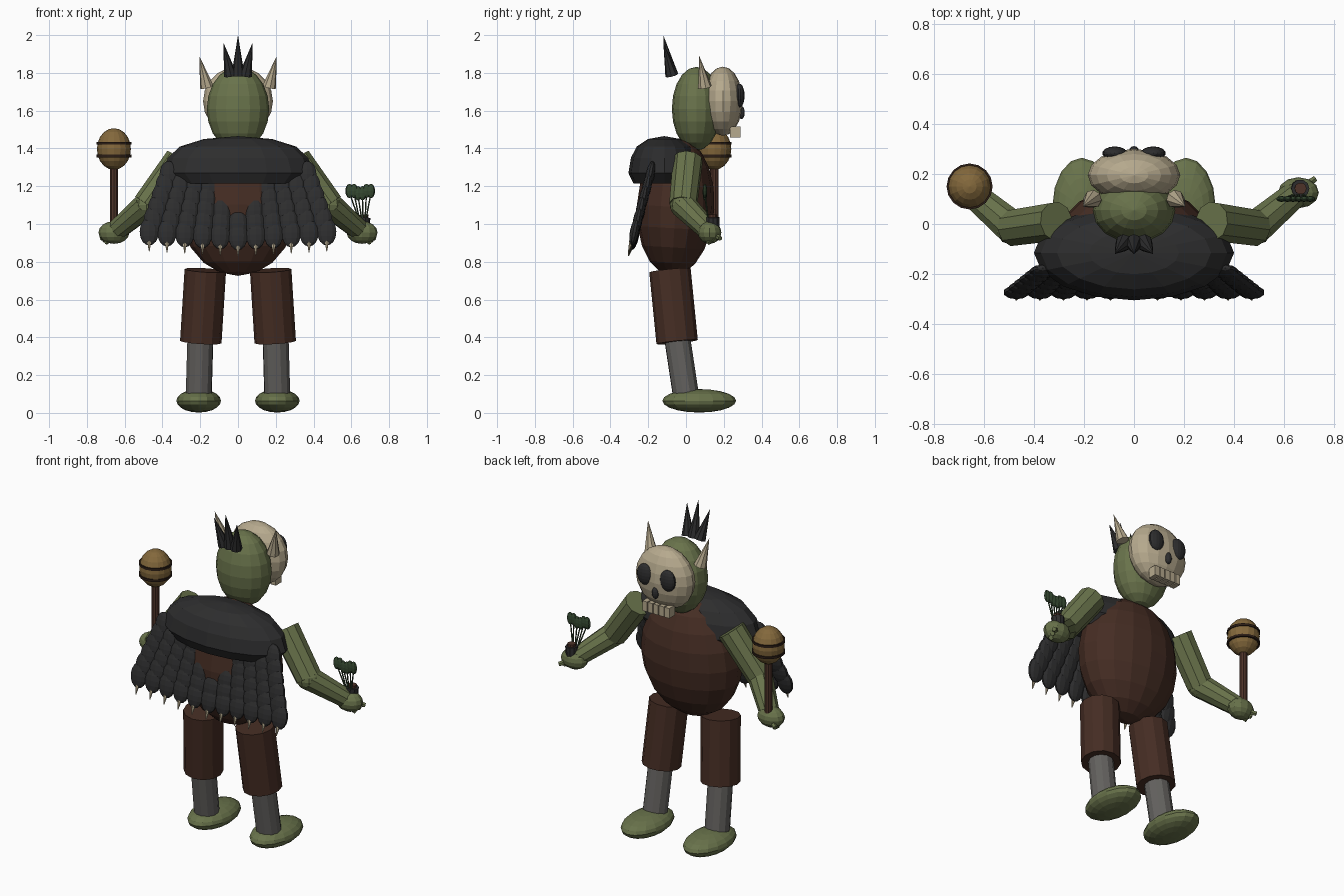
import bpy, bmesh
from math import cos, sin, pi
from mathutils import Vector, Matrix

cube = bpy.data.objects.get("Cube")
if cube:
    bpy.data.objects.remove(cube)


def material(name, r, g, b):
    m = bpy.data.materials.new(name)
    m.use_nodes = True
    m.diffuse_color = (r, g, b, 1)
    m.node_tree.nodes["Principled BSDF"].inputs["Base Color"].default_value = (r, g, b, 1)
    return m


SKIN = material("green_skin", 0.14, 0.17, 0.07)
LEATHER = material("brown_leather", 0.06, 0.026, 0.017)
BLACK = material("black_hide", 0.026, 0.026, 0.027)
BONE = material("bone", 0.47, 0.4, 0.27)
GREY = material("grey_wrap", 0.125, 0.12, 0.113)
GOURD = material("gourd_tan", 0.23, 0.14, 0.045)
WOOD = material("dark_wood", 0.075, 0.033, 0.022)
BAND = material("gourd_band", 0.025, 0.013, 0.008)
LEAF = material("leaf_green", 0.035, 0.065, 0.03)


def finish(bm, name, mat):
    mesh = bpy.data.meshes.new(name)
    bm.normal_update()
    bm.to_mesh(mesh)
    bm.free()
    mesh.materials.append(mat)
    ob = bpy.data.objects.new(name, mesh)
    bpy.context.collection.objects.link(ob)
    return ob


def add_ball(bm, loc, radii, segs=16, rings=10, tilt=0):
    mat = Matrix.Translation(loc) @ Matrix.Rotation(tilt, 4, 'X') @ Matrix.Diagonal((*radii, 1))
    bmesh.ops.create_uvsphere(bm, u_segments=segs, v_segments=rings, radius=1, matrix=mat)


def add_rod(bm, a, b, r1, r2, segs=10):
    a, b = Vector(a), Vector(b)
    d = b - a
    mat = Matrix.Translation((a + b) / 2) @ d.to_track_quat('Z', 'Y').to_matrix().to_4x4()
    bmesh.ops.create_cone(bm, cap_ends=True, segments=segs, radius1=r1, radius2=r2,
                          depth=d.length, matrix=mat)


def ball(name, mat, *args, **kw):
    bm = bmesh.new()
    add_ball(bm, *args, **kw)
    return finish(bm, name, mat)


def rod(name, mat, *args, **kw):
    bm = bmesh.new()
    add_rod(bm, *args, **kw)
    return finish(bm, name, mat)


# Torso and head
ball("torso", LEATHER, (0, -0.055, 1.09), (0.31, 0.205, 0.365), tilt=-0.06)
ball("head", SKIN, (0, 0.055, 1.61), (0.165, 0.13, 0.222))

# Skull mask with sockets, nose hole and teeth
ball("skull_mask", BONE, (0, 0.195, 1.65), (0.185, 0.105, 0.183))
ball("nose_hole", BLACK, (0, 0.293, 1.59), (0.02, 0.018, 0.035), segs=12, rings=8)
bm = bmesh.new()
for i in range(-2, 3):
    bmesh.ops.create_cube(bm, size=1, matrix=Matrix.Translation((i * 0.037, 0.26, 1.487))
                          @ Matrix.Diagonal((0.031, 0.055, 0.06, 1)))
finish(bm, "teeth", BONE)

# Crown spikes at the back of the head
bm = bmesh.new()
for i in (-1, 0, 1):
    add_rod(bm, (i * 0.04, -0.075, 1.787), (i * 0.077, -0.12, 2.0 - 0.04 * abs(i)), 0.035, 0, 8)
finish(bm, "crown_spikes", BLACK)

# Shoulder collar: a dome lathed on an ellipse
profile = [(1.465, 0.01), (1.45, 0.45), (1.41, 0.77), (1.35, 0.93), (1.27, 1.0), (1.215, 0.86)]
bm = bmesh.new()
loops = []
for z, f in profile:
    loops.append([bm.verts.new((0.4 * f * cos(k * pi / 8), -0.115 + 0.19 * f * sin(k * pi / 8), z))
                  for k in range(16)])
for up, low in zip(loops, loops[1:]):
    for k in range(16):
        n = (k + 1) % 16
        bm.faces.new((up[k], low[k], low[n], up[n]))
bm.faces.new(loops[0])
bm.faces.new(loops[-1][::-1])
bmesh.ops.recalc_face_normals(bm, faces=bm.faces)
finish(bm, "shoulder_collar", BLACK)

# Cape of overlapping scales, open below the collar, with a claw on each hem scale
scales, claws = bmesh.new(), bmesh.new()
ROWS = 6
for row in range(ROWS):
    t = row / (ROWS - 1)
    for col in range(-5, 6):
        if abs(col) <= 1 and row < 4 - abs(col):
            continue
        x = col * (0.073 + 0.021 * t)
        drop = 0.025 * (1 - abs(col) / 5) * t
        y, z = -0.19 - 0.083 * t, 1.26 - 0.3 * t - drop
        add_ball(scales, (x, y, z), (0.053, 0.024, 0.075), 10, 8, tilt=-0.2)
        if row == ROWS - 1:
            add_rod(claws, (x, y - 0.015, z - 0.05), (x, y - 0.032, z - 0.105), 0.013, 0.002, 6)
finish(scales, "cape_scales", BLACK)
finish(claws, "cape_claws", BONE)

# Paired parts
for side, s in (("left", 1), ("right", -1)):
    ball(side + "_eye_socket", BLACK, (s * 0.077, 0.283, 1.68), (0.05, 0.027, 0.063), segs=14)
    rod(side + "_horn", BONE, (s * 0.165, 0.1, 1.725), (s * 0.205, 0.07, 1.89), 0.037, 0, segs=8)
    rod(side + "_trouser", LEATHER, (s * 0.173, -0.085, 0.755), (s * 0.197, -0.047, 0.375),
        0.11, 0.11, segs=12)
    rod(side + "_shin", GREY, (s * 0.199, -0.047, 0.4), (s * 0.208, 0.0, 0.09), 0.07, 0.07, segs=12)
    ball(side + "_foot", SKIN, (s * 0.208, 0.07, 0.064), (0.118, 0.195, 0.062))
    elbow, wrist = (s * 0.485, -0.015, 1.1), (s * 0.645, 0.12, 0.965)
    rod(side + "_upper_arm", SKIN, (s * 0.31, 0.01, 1.34), elbow, 0.08, 0.075)
    ball(side + "_elbow", SKIN, elbow, (0.07, 0.07, 0.07), segs=10, rings=8)
    rod(side + "_forearm", SKIN, elbow, wrist, 0.07, 0.055)
    ball(side + "_hand", SKIN, (s * 0.657, 0.125, 0.955), (0.082, 0.062, 0.06), segs=12, rings=8)
    bm = bmesh.new()
    for k in range(3):
        add_rod(bm, (s * (0.665 + 0.015 * k), 0.1 + 0.03 * k, 0.935),
                (s * (0.7 + 0.012 * k), 0.125 + 0.028 * k, 0.9 + 0.012 * k), 0.016, 0.013, 6)
    finish(bm, side + "_fingers", SKIN)

# Gourd rattle in the right hand
gx, gy, gz = -0.657, 0.15, 1.397
rod("rattle_handle", WOOD, (gx, gy, 0.93), (gx, gy, 1.32), 0.023, 0.023)
ball("rattle_gourd", GOURD, (gx, gy, gz), (0.09, 0.09, 0.11))
bm = bmesh.new()
for dz in (0.03, -0.037):
    add_rod(bm, (gx, gy, gz + dz - 0.007), (gx, gy, gz + dz + 0.007), 0.092, 0.092, 16)
finish(bm, "rattle_bands", BAND)

# Herb bundle and its holder in the left hand
rod("herb_holder", BLACK, (0.66, 0.142, 0.96), (0.665, 0.142, 1.035), 0.036, 0.036)
rod("herb_holder_plug", WOOD, (0.664, 0.142, 1.0), (0.666, 0.142, 1.05), 0.024, 0.024)
stems, leaves = bmesh.new(), bmesh.new()
for i in (-1, 0, 1):
    cx = 0.647 + i * 0.045
    z = 1.165 - 0.012 * (i == 0)
    for dx in (-0.012, 0.012):
        add_rod(stems, (0.66 + i * 0.012, 0.12, 1.0), (cx + dx, 0.1, z), 0.004, 0.004, 5)
        add_ball(leaves, (cx + dx, 0.1, z + 0.01), (0.022, 0.012, 0.038), 8, 6)
finish(stems, "herb_stems", LEAF)
finish(leaves, "herb_leaves", LEAF)
